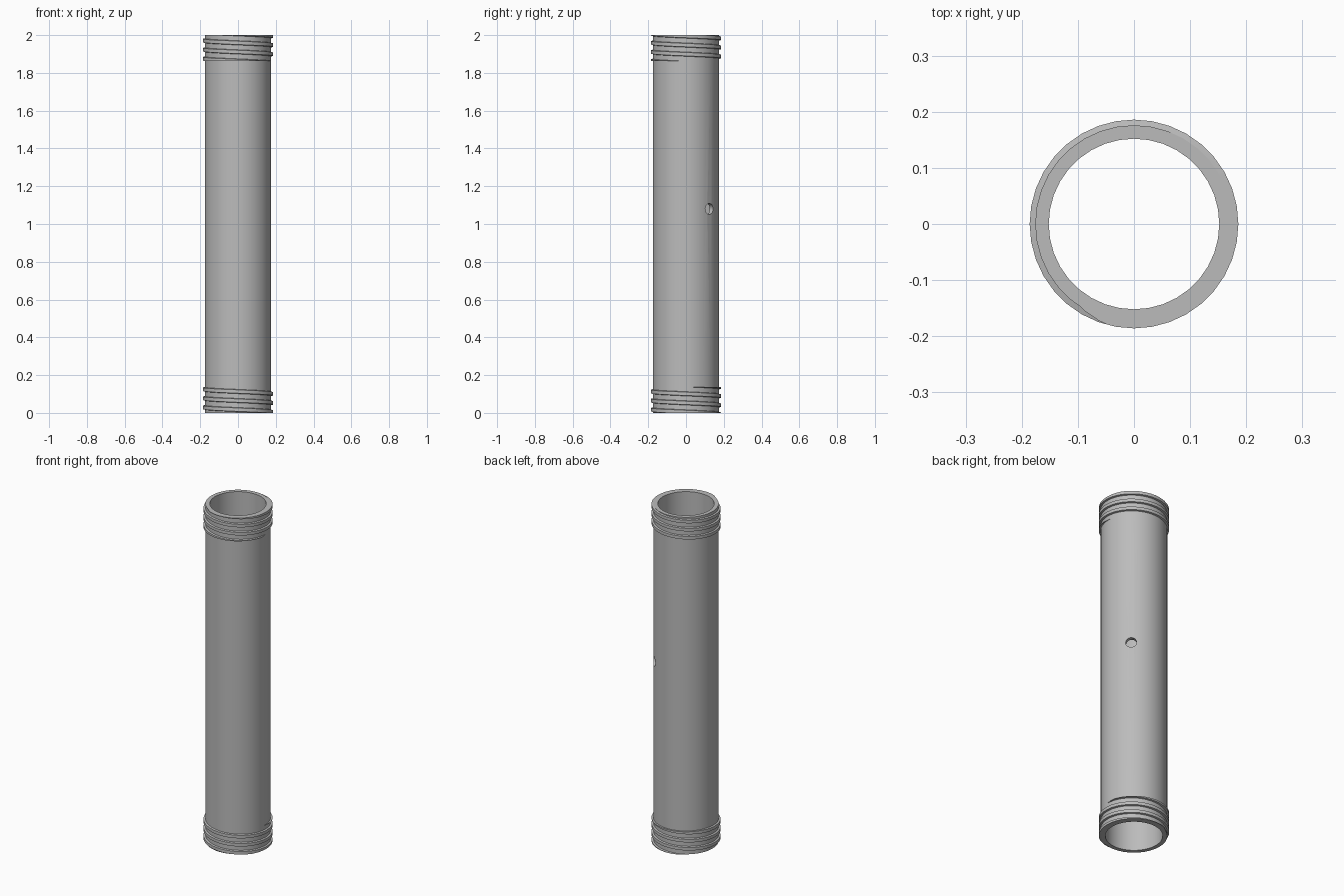
import bpy, bmesh, math
from mathutils import Matrix, Vector

LENGTH, BORE, BODY, CREST = 2.0, 0.152, 0.176, 0.186
SIDES = 36
PITCH = 0.048

if "Cube" in bpy.data.objects:
    bpy.data.objects.remove(bpy.data.objects["Cube"])

grey = bpy.data.materials.new("plain grey")
grey.use_nodes = True
colour = (0.5, 0.5, 0.5, 1)
grey.diffuse_color = colour
grey.node_tree.nodes["Principled BSDF"].inputs["Base Color"].default_value = colour


def make_object(name, bm):
    bmesh.ops.recalc_face_normals(bm, faces=bm.faces)
    mesh = bpy.data.meshes.new(name)
    bm.to_mesh(mesh)
    bm.free()
    mesh.materials.append(grey)
    obj = bpy.data.objects.new(name, mesh)
    bpy.context.collection.objects.link(obj)
    return obj


def smooth(obj):
    bpy.ops.object.select_all(action="DESELECT")
    obj.select_set(True)
    bpy.context.view_layer.objects.active = obj
    bpy.ops.object.shade_smooth_by_angle(angle=math.radians(30))


def bridge(bm, a, b):
    for i in range(len(a)):
        j = (i + 1) % len(a)
        bm.faces.new((a[i], a[j], b[j], b[i]))


# Hollow tube: a rectangular wall section swept round the axis
def make_tube():
    bm = bmesh.new()
    section = [(BORE, 0), (BODY, 0), (BODY, LENGTH), (BORE, LENGTH)]
    rings = []
    for i in range(SIDES):
        a = math.tau * i / SIDES
        rings.append([bm.verts.new((r * math.cos(a), r * math.sin(a), z))
                      for r, z in section])
    for i in range(SIDES):
        bridge(bm, rings[i], rings[(i + 1) % SIDES])
    return make_object("tube", bm)


# Left-handed helical ridge, trimmed flat at both ends of the threaded length
def make_thread(name, flip):
    bm = bmesh.new()
    root = BODY - 0.006
    section = [(root, -0.013), (CREST, -0.009), (CREST, 0.009), (root, 0.013)]
    rings = []
    for i in range(5 * SIDES + 1):
        turn = i / SIDES
        a = -math.tau * turn
        mid = 1.803 + PITCH * turn
        rings.append([bm.verts.new((r * math.cos(a), r * math.sin(a), mid + z))
                      for r, z in section])
    for a, b in zip(rings, rings[1:]):
        bridge(bm, a, b)
    bm.faces.new(rings[0])
    bm.faces.new(rings[-1])
    for z, direction in ((LENGTH, 1), (1.862, -1)):
        cut = bmesh.ops.bisect_plane(
            bm, geom=bm.verts[:] + bm.edges[:] + bm.faces[:],
            plane_co=(0, 0, z), plane_no=(0, 0, direction), clear_outer=True)
        rim = [e for e in cut["geom_cut"] if isinstance(e, bmesh.types.BMEdge)]
        bmesh.ops.triangle_fill(bm, edges=rim, use_beauty=True)
    if flip:
        middle = Vector((0, 0, LENGTH / 2))
        bmesh.ops.rotate(bm, verts=bm.verts, cent=middle,
                         matrix=Matrix.Rotation(math.pi, 3, "X"))
    return make_object(name, bm)


tube = make_tube()

# Round hole drilled through one wall, at the back left
bm = bmesh.new()
place = (Matrix.Translation((0.12, 0.12, 1.08))
         @ Matrix.Rotation(math.pi / 4, 4, "Z") @ Matrix.Rotation(math.pi / 2, 4, "Y"))
bmesh.ops.create_cone(bm, cap_ends=True, segments=24, radius1=0.029,
                      radius2=0.029, depth=0.14, matrix=place)
drill = make_object("hole_cutter", bm)
drill.hide_render = True
cut = tube.modifiers.new("hole", "BOOLEAN")
cut.operation = "DIFFERENCE"
cut.solver = "EXACT"
cut.object = drill
bpy.context.view_layer.objects.active = tube
bpy.ops.object.modifier_apply(modifier=cut.name)
bpy.data.objects.remove(drill)

for part in (tube, make_thread("top_thread", False), make_thread("bottom_thread", True)):
    smooth(part)
